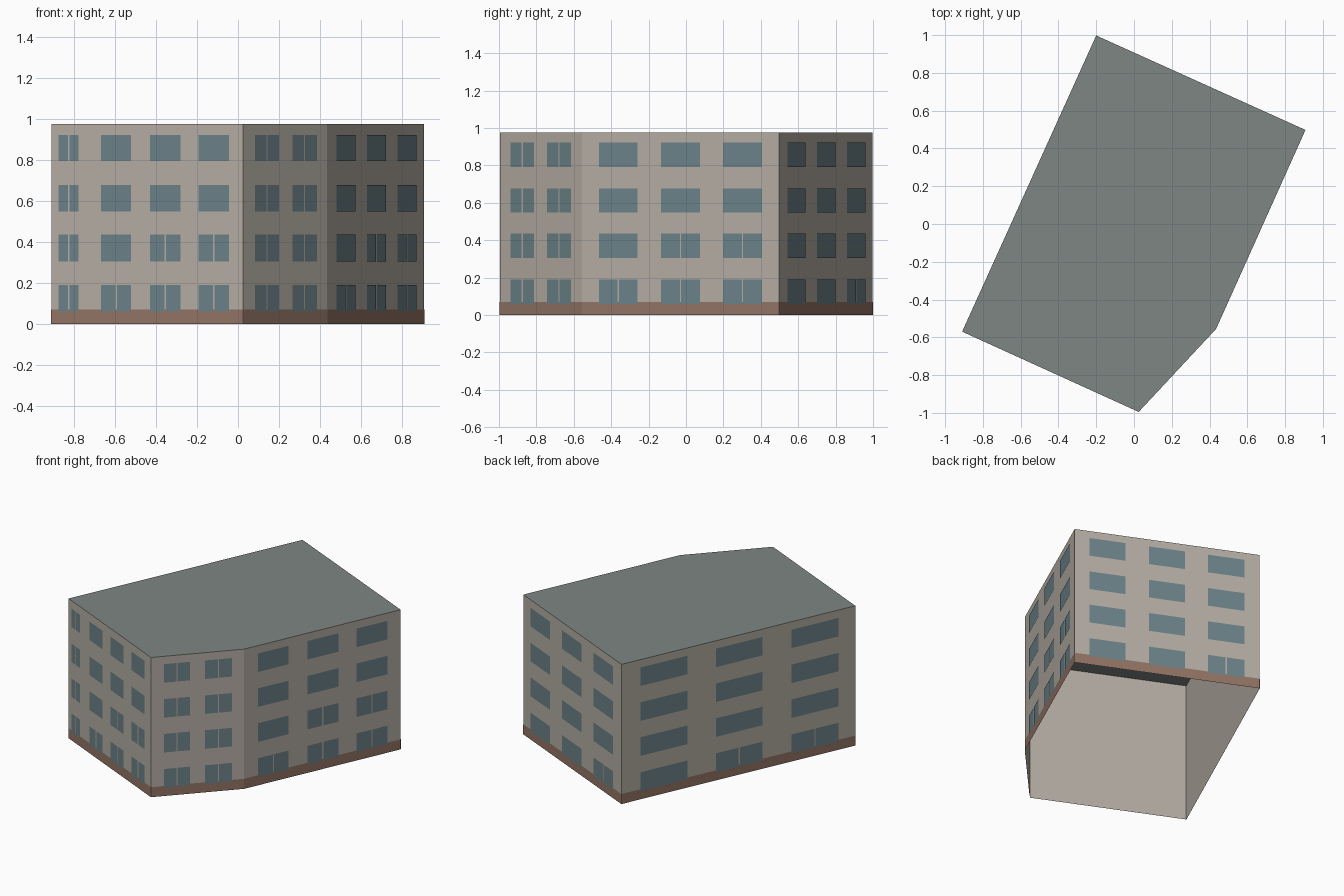
import bpy
from mathutils import Vector

if "Cube" in bpy.data.objects:
    bpy.data.objects.remove(bpy.data.objects["Cube"])

H = 0.975
PLINTH_H = 0.07
ROWS = [(0.06, 0.19), (0.305, 0.435), (0.549, 0.678), (0.793, 0.922)]

# Footprint corners, counter-clockwise from the front left
E, D, C, B, A = [Vector((x, y, 0)) for x, y in
                 [(-0.91, -0.57), (0.025, -0.995), (0.435, -0.555), (0.908, 0.498), (-0.20, 0.998)]]
CORNERS = [E, D, C, B, A]
ALL = {0, 1, 2, 3}

# Per wall: name, start, end, windows as (start fraction, end fraction, rows with a split pane)
WALLS = [
    ("front", E, D, [(0.040, 0.143, ALL), (0.260, 0.418, {0}), (0.515, 0.674, {0, 1}), (0.770, 0.927, {0, 1})]),
    ("corner", D, C, [(0.137, 0.418, ALL), (0.580, 0.870, ALL)]),
    ("right", C, B, [(0.088, 0.283, {0}), (0.402, 0.600, {0, 1}), (0.717, 0.914, {0, 1})]),
    ("back", B, A, [(0.080, 0.275, set()), (0.400, 0.597, set()), (0.720, 0.917, {0})]),
    ("left", A, E, [(0.080, 0.282, set()), (0.402, 0.602, {0}), (0.726, 0.927, {0})]),
]


def material(name, rgb):
    m = bpy.data.materials.new(name)
    m.diffuse_color = (*rgb, 1)
    m.use_nodes = True
    m.node_tree.nodes["Principled BSDF"].inputs["Base Color"].default_value = m.diffuse_color
    return m


WALL = material("wall_plaster", (0.46, 0.42, 0.37))
ROOF = material("roof_grey", (0.21, 0.24, 0.225))
BASE = material("plinth_brown", (0.29, 0.175, 0.13))
GLASS = material("window_glass", (0.15, 0.225, 0.25))


def mesh_object(name, faces, mat):
    verts = [v for f in faces for v in f]
    index, n = [], 0
    for f in faces:
        index.append(range(n, n + len(f)))
        n += len(f)
    mesh = bpy.data.meshes.new(name)
    mesh.from_pydata(verts, [], [list(i) for i in index])
    mesh.materials.append(mat)
    obj = bpy.data.objects.new(name, mesh)
    bpy.context.collection.objects.link(obj)


def panel(p, q, t0, t1, z0, z1, offset):
    """Upright rectangle along the wall p-q, set just outside it."""
    d = q - p
    out = Vector((d.y, -d.x, 0)).normalized() * offset
    a, b = p + d * t0 + out, p + d * t1 + out
    up0, up1 = Vector((0, 0, z0)), Vector((0, 0, z1))
    return [a + up0, b + up0, b + up1, a + up1]


# Wall shell, open underneath, and flat roof
mesh_object("walls", [panel(p, q, 0, 1, 0, H, 0) for _, p, q, _ in WALLS], WALL)
mesh_object("roof", [[c + Vector((0, 0, H)) for c in CORNERS]], ROOF)

# Brown plinth strip
mesh_object("plinth", [panel(p, q, 0, 1, 0, PLINTH_H, 0.0015) for _, p, q, _ in WALLS], BASE)

# Windows, some split by a narrow mullion gap
for name, p, q, columns in WALLS:
    gap = 0.004 / (q - p).length
    faces = []
    for t0, t1, split in columns:
        mid = (t0 + t1) / 2
        for row, (z0, z1) in enumerate(ROWS):
            spans = [(t0, mid - gap), (mid + gap, t1)] if row in split else [(t0, t1)]
            faces += [panel(p, q, s, e, z0, z1, 0.004) for s, e in spans]
    mesh_object(name + "_windows", faces, GLASS)
